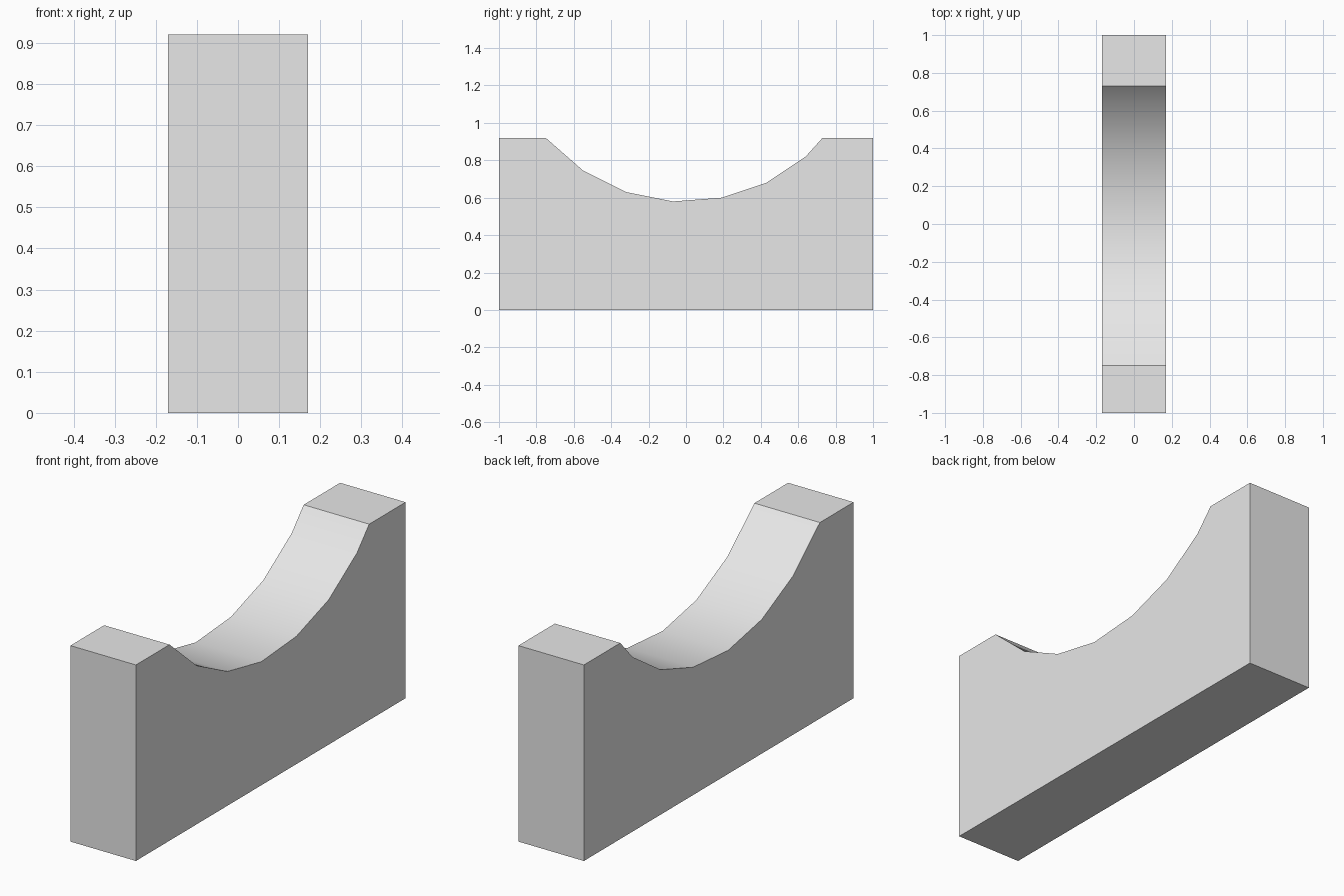
import bpy
import bmesh

cube = bpy.data.objects.get("Cube")
if cube:
    bpy.data.objects.remove(cube, do_unlink=True)

HALF_WIDTH = 0.17
HEIGHT = 0.92

# Hollow in the top edge, from back to front (y, z)
hollow = [(0.73, HEIGHT), (0.64, 0.82), (0.43, 0.68), (0.19, 0.6),
          (-0.07, 0.58), (-0.32, 0.63), (-0.55, 0.745), (-0.75, HEIGHT)]
profile = [(-1, 0), (1, 0), (1, HEIGHT)] + hollow + [(-1, HEIGHT)]

# Block: side profile extruded across its width
bm = bmesh.new()
side = bm.faces.new([bm.verts.new((-HALF_WIDTH, y, z)) for y, z in profile])
extruded = bmesh.ops.extrude_face_region(bm, geom=[side], use_keep_orig=True)
verts = [v for v in extruded["geom"] if isinstance(v, bmesh.types.BMVert)]
bmesh.ops.translate(bm, verts=verts, vec=(2 * HALF_WIDTH, 0, 0))
bmesh.ops.recalc_face_normals(bm, faces=bm.faces)
mesh = bpy.data.meshes.new("hollowed_block")
bm.to_mesh(mesh)
bm.free()

block = bpy.data.objects.new("hollowed_block", mesh)
bpy.context.collection.objects.link(block)

# Plain grey material
grey = bpy.data.materials.new("light grey")
grey.use_nodes = True
color = (0.8, 0.8, 0.8, 1)
grey.diffuse_color = color
grey.node_tree.nodes["Principled BSDF"].inputs["Base Color"].default_value = color
mesh.materials.append(grey)

# Smooth hollow, crisp outer edges
bpy.ops.object.select_all(action="DESELECT")
block.select_set(True)
bpy.context.view_layer.objects.active = block
bpy.ops.object.shade_smooth_by_angle(angle=0.52)
